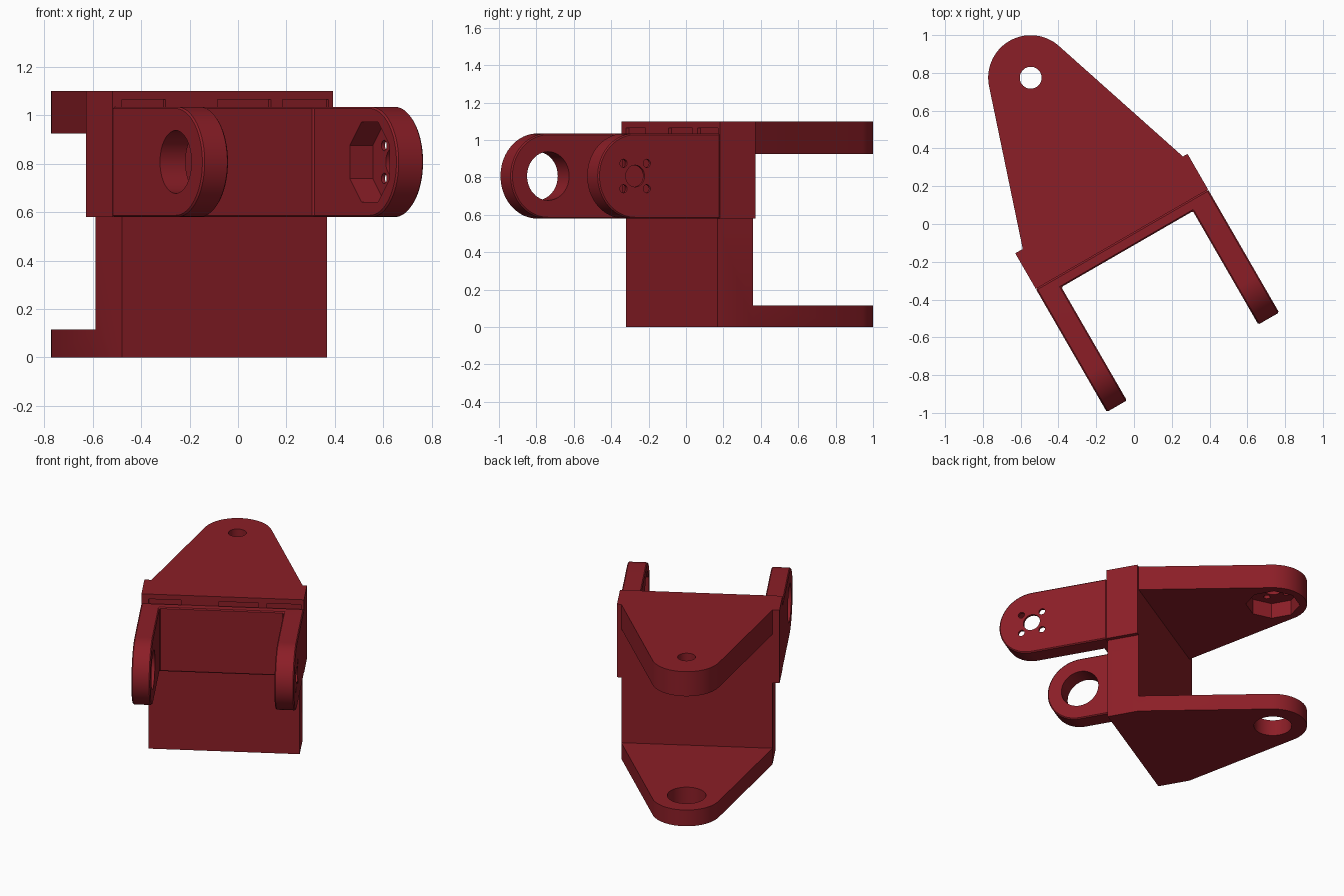
import bpy, bmesh, math
from mathutils import Matrix

if "Cube" in bpy.data.objects:
    bpy.data.objects.remove(bpy.data.objects["Cube"])

red = bpy.data.materials.new("red_plastic")
red.diffuse_color = (0.26, 0.013, 0.02, 1)
red.use_nodes = True
red.node_tree.nodes["Principled BSDF"].inputs["Base Color"].default_value = red.diffuse_color


def prism(name, pts, lo, hi, axis="z"):
    """Extrude a 2D outline: (x, y) along z, or (y, z) along x."""
    place = (lambda p, h: (p[0], p[1], h)) if axis == "z" else (lambda p, h: (h, p[0], p[1]))
    bm = bmesh.new()
    a = [bm.verts.new(place(p, lo)) for p in pts]
    b = [bm.verts.new(place(p, hi)) for p in pts]
    bm.faces.new(a[::-1])
    bm.faces.new(b)
    for i in range(len(pts)):
        j = (i + 1) % len(pts)
        bm.faces.new((a[i], a[j], b[j], b[i]))
    bmesh.ops.recalc_face_normals(bm, faces=bm.faces)
    me = bpy.data.meshes.new(name)
    bm.to_mesh(me)
    bm.free()
    ob = bpy.data.objects.new(name, me)
    bpy.context.collection.objects.link(ob)
    return ob


def arc(cx, cy, r, a0, a1, n):
    return [(cx + r * math.cos(a0 + (a1 - a0) * i / n), cy + r * math.sin(a0 + (a1 - a0) * i / n))
            for i in range(n + 1)]


def circle(cx, cy, r, n=40, turn=0):
    return arc(cx, cy, r, turn, turn + math.tau, n)[:-1]


def rect(x0, x1, y0, y1):
    return [(x0, y0), (x1, y0), (x1, y1), (x0, y1)]


def apply(ob, mod):
    bpy.context.view_layer.objects.active = ob
    bpy.ops.object.modifier_apply(modifier=mod.name)


def cut(ob, cutter):
    m = ob.modifiers.new("cut", "BOOLEAN")
    m.operation, m.solver, m.object = "DIFFERENCE", "EXACT", cutter
    apply(ob, m)
    bpy.data.objects.remove(cutter)


def bevel(ob, width):
    m = ob.modifiers.new("bevel", "BEVEL")
    m.width, m.segments, m.limit_method, m.angle_limit = width, 1, "ANGLE", math.radians(40)
    apply(ob, m)


def horn_seat(ob, cx, cy, face, floor, small_end, through, axis):
    """Octagonal pocket with a centre hole and four screw holes."""
    cut(ob, prism("c", circle(cx, cy, 0.165 / math.cos(math.pi / 8), 8, math.pi / 8),
                  face - 0.05, floor, axis))
    cut(ob, prism("c", circle(cx, cy, 0.058), face, through, axis))
    for i in (-1, 1):
        for j in (-1, 1):
            cut(ob, prism("c", circle(cx + i * 0.072, cy + j * 0.068, 0.022, 20), face, small_end, axis))


# Layout, before the whole model is turned 30 degrees
L, R = -0.622, 0.431            # outer sides of block and fork
BL, BR = -0.576, 0.403          # sides of the lower wall and lugs
FRONT, BACK = -0.038, 0.18
CX, CY, LUG_R = (BL + BR) / 2, 0.944, 0.225

# Tapered lug outline, tangent to its round end
dx, dy = BR - CX, BACK - CY
tangent = math.atan2(dy, dx) + math.acos(LUG_R / math.hypot(dx, dy))
lug = [(BR, BACK)] + arc(CX, CY, LUG_R, tangent, math.pi - tangent, 40) + [(BL, BACK)]

# Upper block with its lug
upper = prism("upper_block", [(L, FRONT), (R, FRONT), (R, BACK)] + lug + [(L, BACK)], 0.58, 1.1)
cut(upper, prism("c", rect(-2, 2, BACK, 2), 0.4, 0.925, "z"))
for x0, x1 in ((-0.575, -0.367), (-0.12, 0.135), (0.19, 0.41)):
    cut(upper, prism("c", rect(x0, x1, -0.1, FRONT + 0.018), 1.0, 1.065))
horn_seat(upper, CX, CY, 0.925, 1.035, 1.07, 1.2, "z")

# Lower wall with its lug
lower = prism("lower_wall", [(BL, FRONT), (BR, FRONT)] + lug, 0, 0.58)
cut(lower, prism("c", rect(-2, 2, BACK, 2), 0.115, 0.7))
cut(lower, prism("c", circle(CX, CY, 0.125, 48), -0.1, 0.2))

# Front fork: round-ended side outline, hollowed between the arms
Z0, Z1 = 0.58, 1.035
ZC, ZR = (Z0 + Z1) / 2, (Z1 - Z0) / 2
AY = -0.79 + ZR
side = [(FRONT, Z0), (FRONT, Z1)] + arc(AY, ZC, ZR, math.pi / 2, 1.5 * math.pi, 40)
fork = prism("front_fork", side, L, R, "x")
cut(fork, prism("c", rect(-0.5, 0.304, -2, -0.097), 0, 2))
bevel(fork, 0.007)
cut(fork, prism("c", circle(AY, ZC, 0.13, 48), L - 0.1, -0.4, "x"))
horn_seat(fork, AY, ZC, 0.304, 0.414, 0.6, 0.6, "x")

# Turn into place, shade and colour
for ob in (upper, lower, fork):
    ob.data.transform(Matrix.Rotation(math.radians(30), 4, "Z"))
    ob.data.materials.clear()
    ob.data.materials.append(red)
    bpy.ops.object.select_all(action="DESELECT")
    ob.select_set(True)
    bpy.context.view_layer.objects.active = ob
    bpy.ops.object.shade_smooth_by_angle(angle=math.radians(30))
